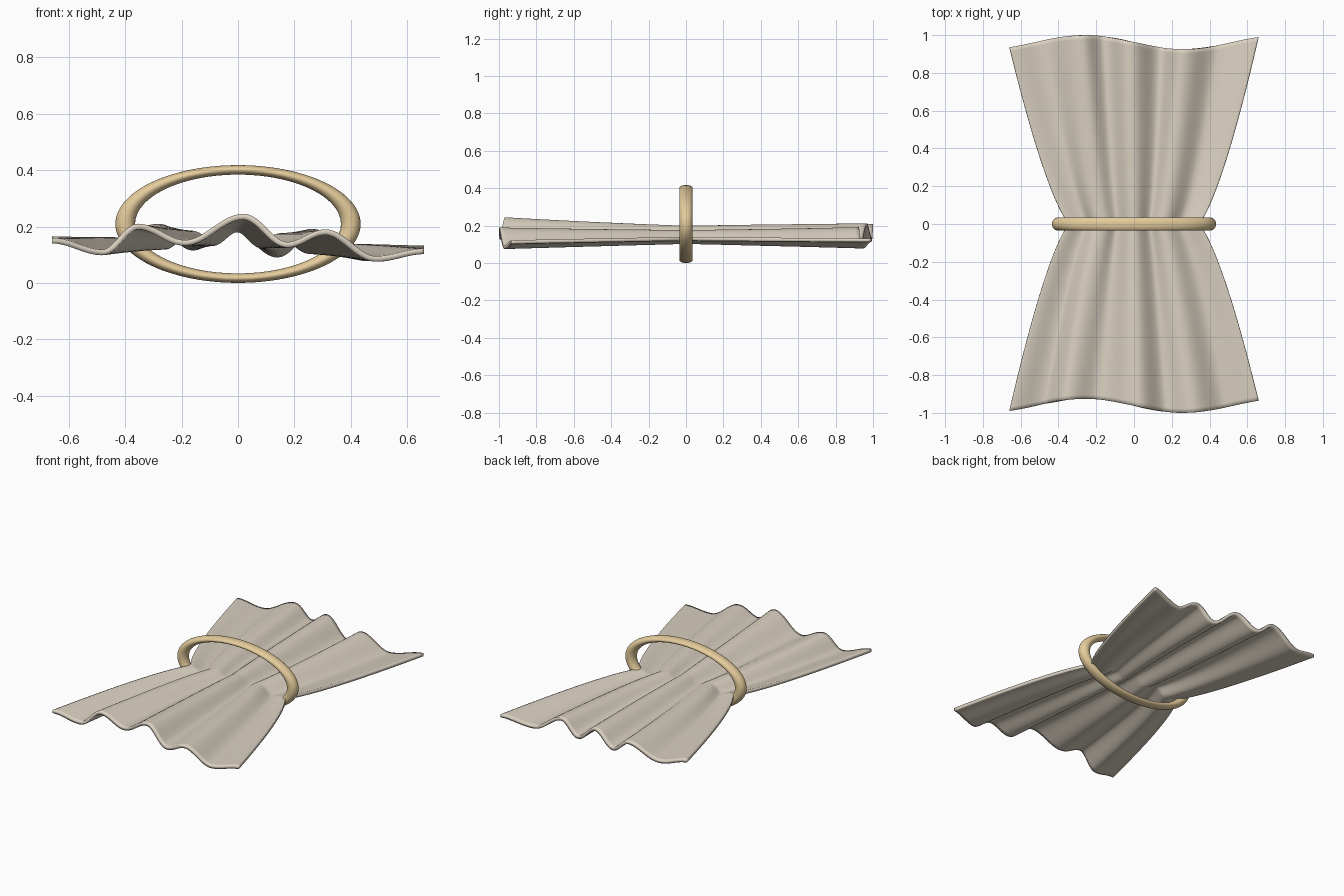
import bpy, bmesh, math

if "Cube" in bpy.data.objects:
    bpy.data.objects.remove(bpy.data.objects["Cube"])


def colour(obj, name, rgb):
    mat = bpy.data.materials.new(name)
    mat.diffuse_color = (*rgb, 1)
    mat.use_nodes = True
    mat.node_tree.nodes["Principled BSDF"].inputs["Base Color"].default_value = mat.diffuse_color
    obj.data.materials.append(mat)


def wave(points, x):
    # cosine-eased curve through fold crests and troughs
    for (x0, z0), (x1, z1) in zip(points, points[1:]):
        if x <= x1:
            f = (1 - math.cos(math.pi * (x - x0) / (x1 - x0))) / 2
            return z0 + (z1 - z0) * f
    return points[-1][1]


# fold profiles of the two cloth ends (x, z)
FRONT = [(-.66, .15), (-.48, .108), (-.355, .20), (-.19, .142), (.02, .235),
         (.175, .135), (.31, .18), (.49, .085), (.661, .112)]
BACK = [(-.66, .155), (-.49, .12), (-.28, .20), (-.16, .125), (-.02, .202),
        (.14, .10), (.26, .182), (.45, .088), (.661, .122)]

# pinched cloth sheet
NX, NY = 120, 120
bm = bmesh.new()
rows = []
for j in range(NY + 1):
    s = 2 * j / NY - 1
    v = math.copysign(abs(s) ** 1.4, s)
    t = abs(v)
    half = .335 + .325 * (t * t + .0003) ** .35
    row = []
    for i in range(NX + 1):
        u = .66 * (2 * i / NX - 1)
        x = u / .66 * half
        y = v * .9625 - .037 * math.sin(6 * u) * t
        b = (v + 1) / 2
        z = (1 - b) * wave(FRONT, u) + b * wave(BACK, u)
        z = .15 + (z - .15) * (.6 + .4 * t)
        row.append(bm.verts.new((x, y, z)))
    rows.append(row)
for r0, r1 in zip(rows, rows[1:]):
    for i in range(NX):
        bm.faces.new((r0[i], r0[i + 1], r1[i + 1], r1[i]))
mesh = bpy.data.meshes.new("cloth")
bm.to_mesh(mesh)
bm.free()
cloth = bpy.data.objects.new("cloth", mesh)
bpy.context.collection.objects.link(cloth)
mod = cloth.modifiers.new("thickness", 'SOLIDIFY')
mod.thickness = .02
mod.offset = 0
for p in mesh.polygons:
    p.use_smooth = True
colour(cloth, "linen", (.70, .63, .53))

# flattened ring around the waist
bpy.ops.mesh.primitive_torus_add(major_radius=.4, minor_radius=.035,
                                 major_segments=96, minor_segments=24,
                                 location=(0, 0, .209),
                                 rotation=(math.pi / 2, 0, 0))
ring = bpy.context.object
ring.name = "napkin_ring"
ring.scale = (1, .48, 1)
bpy.ops.object.transform_apply(location=False, rotation=True, scale=True)
bpy.ops.object.shade_smooth()
colour(ring, "brass", (.78, .60, .33))
